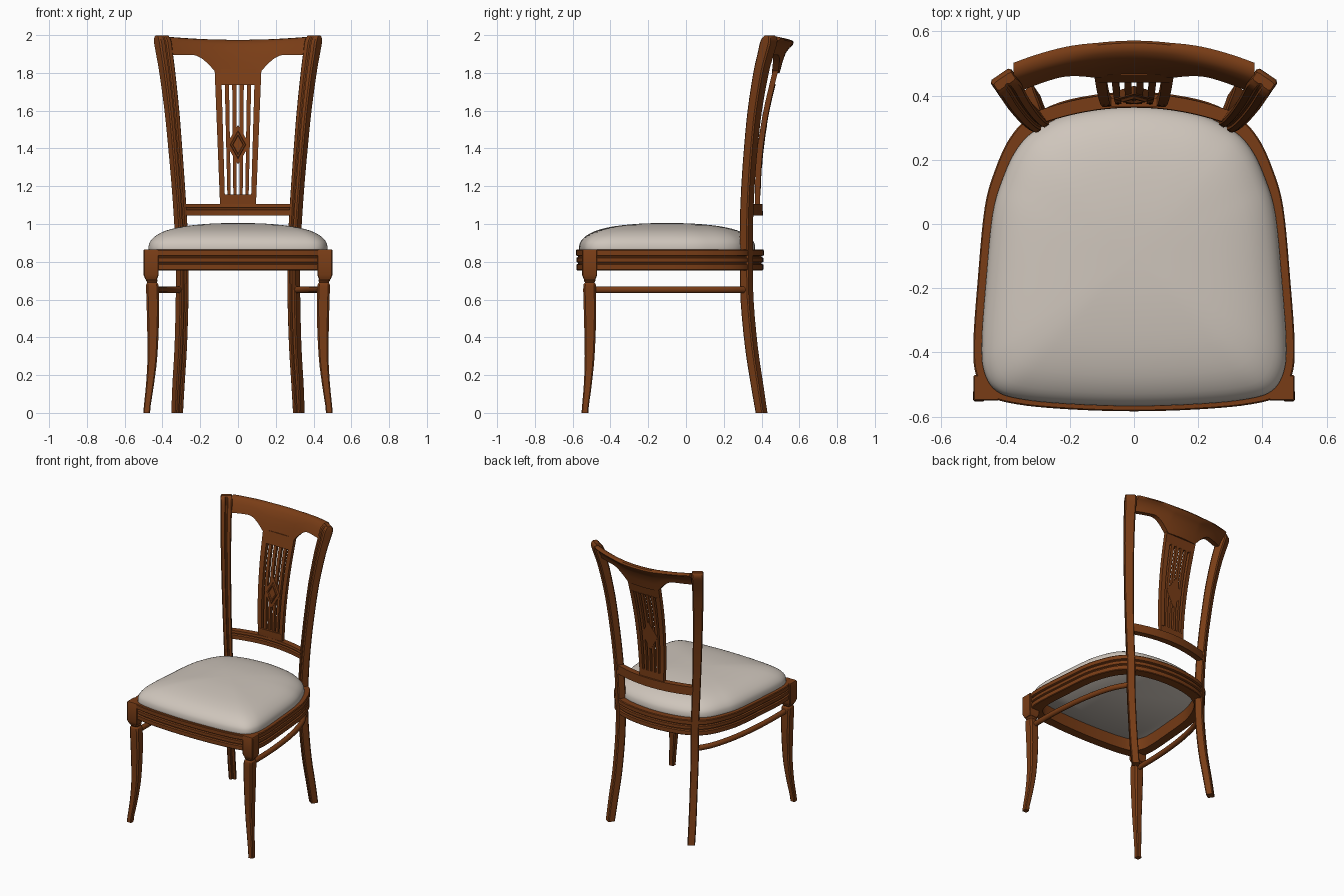
import bpy, bmesh, math
from mathutils import Vector

if "Cube" in bpy.data.objects:
    bpy.data.objects.remove(bpy.data.objects["Cube"])


def material(name, rgb):
    m = bpy.data.materials.new(name)
    m.diffuse_color = (*rgb, 1)
    m.use_nodes = True
    m.node_tree.nodes["Principled BSDF"].inputs["Base Color"].default_value = m.diffuse_color
    return m


WOOD = material("brown wood", (0.19, 0.046, 0.008))
FABRIC = material("cream fabric", (0.62, 0.56, 0.50))


def loft(name, rings, mat=WOOD, loop=False, mirror=False, angle=35):
    """Skin a list of equal-length closed rings; cap the ends unless looped."""
    bm = bmesh.new()
    vs = [[bm.verts.new(p) for p in r] for r in rings]
    n, m = len(vs), len(vs[0])
    for i in range(n if loop else n - 1):
        a, b = vs[i], vs[(i + 1) % n]
        for j in range(m):
            k = (j + 1) % m
            bm.faces.new((a[j], a[k], b[k], b[j]))
    if not loop:
        bm.faces.new(vs[0])
        bm.faces.new(vs[-1])
    bmesh.ops.recalc_face_normals(bm, faces=bm.faces)
    me = bpy.data.meshes.new(name)
    bm.to_mesh(me)
    bm.free()
    me.materials.append(mat)
    ob = bpy.data.objects.new(name, me)
    bpy.context.collection.objects.link(ob)
    bpy.ops.object.select_all(action='DESELECT')
    ob.select_set(True)
    bpy.context.view_layer.objects.active = ob
    bpy.ops.object.shade_smooth_by_angle(angle=math.radians(angle))
    if mirror:
        ob.modifiers.new("mirror", 'MIRROR').use_mirror_merge = False
    return ob


def spline(pts, n=5, closed=False):
    """Catmull-Rom curve through points of any dimension."""
    P = [Vector(p) for p in pts]
    c, out = len(P), []
    get = (lambda i: P[i % c]) if closed else (lambda i: P[max(0, min(c - 1, i))])
    for i in range(c if closed else c - 1):
        a, b, d, e = get(i - 1), get(i), get(i + 1), get(i + 2)
        for k in range(n):
            t = k / n
            out.append(0.5 * (2 * b + (d - a) * t + (2 * a - 5 * b + 4 * d - e) * t * t
                              + (3 * b - a - 3 * d + e) * t ** 3))
    if not closed:
        out.append(P[-1])
    return out


# Seat plan: half outline mirrored to a closed curve
half = [(0, -.583), (.2, -.577), (.36, -.562), (.45, -.535), (.492, -.47), (.5, -.37),
        (.487, -.18), (.465, .05), (.432, .17), (.385, .27), (.32, .335), (.2, .388), (0, .412)]
outline = spline(half + [(-x, y) for x, y in half[-2:0:-1]], 5, closed=True)
YC = -0.0855

# Moulded seat rail: three beads on the outside, hollow inside
section = [(.004, .865), (0, .86), (0, .834), (.012, .83), (.012, .825), (.003, .821), (.003, .799),
           (.012, .795), (.012, .79), (.003, .785), (.003, .758), (.007, .754), (.07, .754), (.07, .865)]
loft("seat_rail", [[(p[0] * (1 - d / .5), YC + (p[1] - YC) * (1 - d / .5), z) for p in outline]
                   for d, z in section], loop=True)

# Padded seat
dome = spline([(.97, .84), (1, .86), (1, .885), (.98, .91), (.92, .938), (.8, .966),
               (.6, .988), (.3, 1.002), (.02, 1.005)], 3)
loft("seat_cushion", [[(p[0] * .945 * f, -.1 + (p[1] - YC) * .935 * f, z) for p in outline]
                      for f, z in dome], FABRIC, angle=60)


def rounded_square(cx, cy, z, h, c=.25):
    q = h * (1 - c)
    return [(cx + x, cy + y, z) for x, y in ((-q, -h), (q, -h), (h, -q), (h, q),
                                             (q, h), (-q, h), (-h, q), (-h, -q))]


# Front legs: square block, turned neck, tapering leg that kicks outwards
loft("front_leg_block", [rounded_square(.46, -.51, z, h, .1) for z, h in
                         ((.865, .037), (.86, .04), (.73, .04), (.715, .034), (.705, .03))], mirror=True)
leg = [(.71, .456, -.51, .027), (.70, .456, -.51, .031), (.69, .455, -.51, .025), (.68, .454, -.51, .032),
       (.64, .452, -.51, .034), (.5, .45, -.508, .032), (.3, .453, -.51, .026),
       (.15, .466, -.52, .021), (.04, .48, -.532, .018), (0, .483, -.535, .018)]
loft("front_leg", [rounded_square(x, y, z, h, .3) for z, x, y, h in spline(leg, 3)], mirror=True)

# Back posts: one sweep from foot to scrolled top, turned to follow the back
ca, sa = math.cos(.6), math.sin(.6)
shape = [(-1, -.75), (-.8, -1), (-.25, -1), (-.1, -.7), (.1, -.7), (.25, -1), (.8, -1), (1, -.75),
         (1, .75), (.8, 1), (-.8, 1), (-1, .75)]
stations = [(0, .322, .40, .025, .024), (.15, .315, .376, .026, .026), (.35, .303, .346, .026, .027),
            (.6, .296, .323, .027, .027), (.8, .295, .32, .027, .027), (1.0, .303, .32, .028, .027),
            (1.2, .316, .328, .029, .027), (1.4, .332, .343, .031, .027), (1.6, .35, .364, .033, .028),
            (1.8, .374, .397, .036, .03), (1.9, .389, .422, .038, .032), (1.96, .398, .437, .039, .034),
            (1.985, .402, .442, .037, .026), (1.998, .403, .444, .033, .014)]
loft("back_post", [[(x + u * a * ca + v * b * sa, y - u * a * sa + v * b * ca, z) for u, v in shape]
                   for z, x, y, a, b in spline(stations, 3)], mirror=True)

# Side stretchers: bowed round bars
path = spline([(.447, -.5), (.442, -.25), (.415, .0), (.365, .2), (.3, .32)], 5)
bars = []
for i, p in enumerate(path):
    t = (path[min(i + 1, len(path) - 1)] - path[max(i - 1, 0)]).normalized()
    bars.append([(p.x + t.y * .018 * math.cos(a), p.y - t.x * .018 * math.cos(a), .652 + .019 * math.sin(a))
                 for a in (k * math.tau / 10 for k in range(10))])
loft("side_stretcher", bars, mirror=True, angle=50)

# The curved back surface: lean over height, bow over width
lean = spline([(1.0, .385), (1.2, .385), (1.4, .40), (1.6, .432), (1.8, .48), (1.9, .508),
               (1.95, .532), (2.0, .565)], 6)


def bend(x, t, z):
    for a, b in zip(lean, lean[1:]):
        if z <= b[0]:
            break
    y = a[1] + (b[1] - a[1]) * (z - a[0]) / (b[0] - a[0])
    return (x, y - .6 * x * x + t, z)


# Crest rail with shaped lower edge and rolled top
crest = []
for i in range(61):
    x = -.375 + .75 * i / 60
    s = max(0, min(1, (abs(x) - .115) / .125))
    zb = 1.80 + .085 * math.sin(s * math.pi / 2) + .01 * s
    zt = 1.975 + .12 * x * x
    prof = [(-.018, 0), (-.018, .3), (-.018, .6), (-.018, .85), (-.01, .97), (.005, 1), (.018, .98),
            (.032, .92), (.034, .85), (.026, .75), (.018, .6), (.016, .3), (.016, 0)]
    crest.append([bend(x, t, zb + (zt - zb) * f) for t, f in prof])
loft("crest_rail", crest)

# Lower back rail with a moulded front
prof = [(-.022, 1.045), (-.022, 1.073), (-.012, 1.078), (-.012, 1.084), (-.022, 1.088), (-.02, 1.105),
        (.022, 1.105), (.022, 1.045)]
loft("lower_back_rail", [[bend(-.3 + .03 * i, t, z) for t, z in prof] for i in range(21)])


# Pierced splat: stiles, slats, end blocks
def splat_bar(name, f0, f1, z0, z1, t, n=12):
    rings = []
    for i in range(n + 1):
        z = z0 + (z1 - z0) * i / n
        w = .095 + .028 * (z - 1.1) / .7
        rings.append([bend(f * w, d, z) for f, d in ((f0, -t), (f1, -t), (f1, t), (f0, t))])
    loft(name, rings)


splat_bar("splat_base", -1, 1, 1.09, 1.155, .014, 3)
splat_bar("splat_head", -1, 1, 1.735, 1.82, .014, 3)
for f0 in (-1, .72):
    splat_bar("splat_stile", f0, f0 + .28, 1.15, 1.74, .014)
for i in range(4):
    f0 = -.58 + i * .325
    splat_bar("splat_slat", f0, f0 + .185, 1.15, 1.74, .010)

# Diamond ornament: raised frame around a sunken centre
loft("splat_diamond", [[bend(w * u, t, 1.42 + h * v) for u, v in
                        ((0, -1), (.5, -.5), (1, 0), (.5, .5), (0, 1), (-.5, .5), (-1, 0), (-.5, -.5))]
                       for w, h, t in ((.062, .105, .012), (.062, .105, -.014), (.042, .075, -.014),
                                       (.038, .068, -.022), (.03, .054, -.022), (.026, .047, -.013))])
